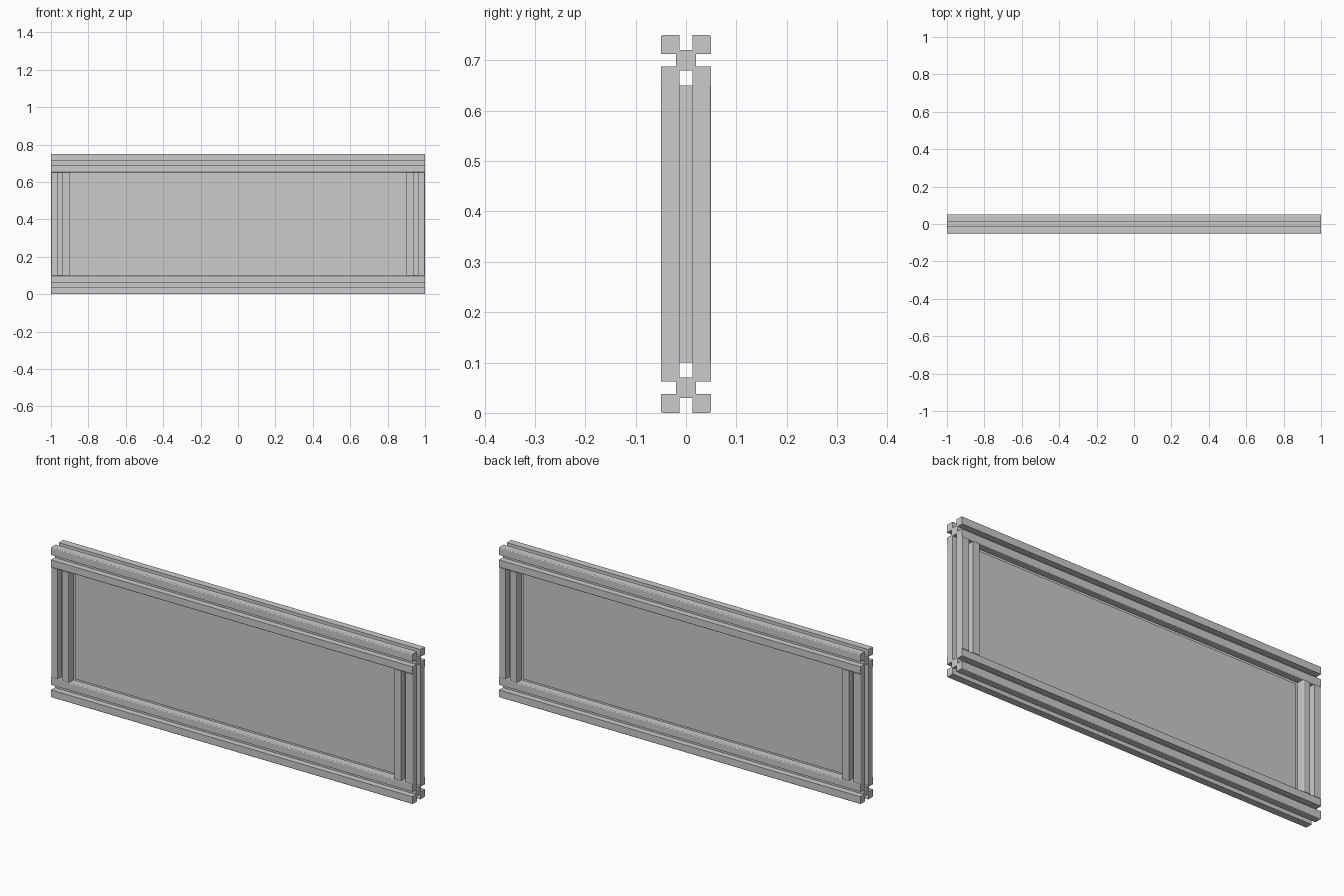
import bpy, bmesh, math
from mathutils import Matrix, Vector

if "Cube" in bpy.data.objects:
    bpy.data.objects.remove(bpy.data.objects["Cube"])

HALF, SLOT, CORE, R = 0.05, 0.0125, 0.02, 0.004


def slot_profile():
    # One quarter of the outline: side slot, then rounded outer corner
    quarter = [(CORE, -SLOT), (CORE, SLOT), (HALF, SLOT)]
    c = HALF - R
    for i in range(4):
        a = math.radians(30 * i)
        quarter.append((c + R * math.cos(a), c + R * math.sin(a)))
    quarter.append((SLOT, HALF))
    pts = []
    for k in range(4):
        rot = Matrix.Rotation(math.radians(90 * k), 2)
        # the slot floor is narrower than the core, so the walls meet it squarely
        pts += [rot @ Vector(p) for p in quarter]
    # drop the duplicate slot-floor ends shared by neighbouring quarters
    clean = []
    for p in pts:
        if not clean or (p - clean[-1]).length > 1e-6:
            clean.append(p)
    return clean


def extrusion(name, length, matrix):
    bm = bmesh.new()
    face = bm.faces.new([bm.verts.new((p.x, p.y, -length / 2)) for p in slot_profile()])
    out = bmesh.ops.extrude_face_region(bm, geom=[face], use_keep_orig=True)
    verts = [g for g in out["geom"] if isinstance(g, bmesh.types.BMVert)]
    bmesh.ops.translate(bm, vec=(0, 0, length), verts=verts)
    bmesh.ops.recalc_face_normals(bm, faces=bm.faces)
    mesh = bpy.data.meshes.new(name)
    bm.to_mesh(mesh)
    bm.free()
    obj = bpy.data.objects.new(name, mesh)
    obj.matrix_world = matrix
    bpy.context.collection.objects.link(obj)
    return obj


# Long slotted rails
along_x = Matrix.Rotation(math.radians(90), 4, 'Y')
for name, z in (("bottom_rail", 0.05), ("top_rail", 0.70)):
    extrusion(name, 2.0, Matrix.Translation((0, 0, z)) @ along_x)

# Upright slotted posts between the rails
for name, x in (("left_post", -0.95), ("right_post", 0.95)):
    extrusion(name, 0.55, Matrix.Translation((x, 0, 0.375)))

# Thin infill panel
bpy.ops.mesh.primitive_cube_add(size=1, location=(0, 0, 0.375))
panel = bpy.context.object
panel.name = "infill_panel"
panel.scale = (1.8, 0.004, 0.55)
